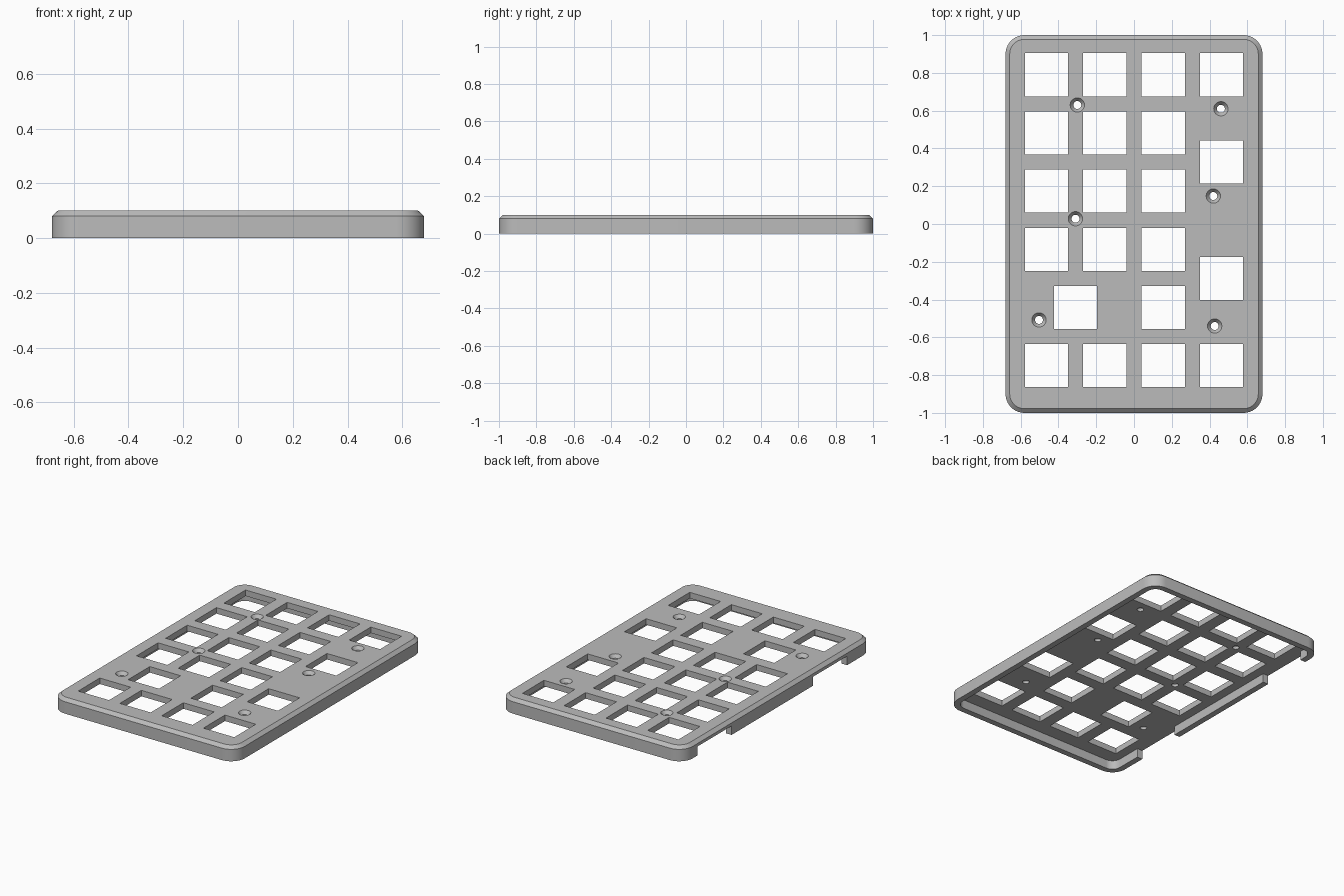
import bpy, bmesh
from math import cos, sin, pi
from mathutils import Matrix

cube = bpy.data.objects.get("Cube")
if cube:
    bpy.data.objects.remove(cube, do_unlink=True)

HALF_X, HALF_Y, HEIGHT = 0.68, 1.0, 0.10
CEILING = 0.06      # underside of the plate
WALL = 0.04
KEY = 0.228

grey = bpy.data.materials.new("case grey")
grey.use_nodes = True
grey.diffuse_color = (0.5, 0.5, 0.5, 1)
grey.node_tree.nodes["Principled BSDF"].inputs["Base Color"].default_value = (0.5, 0.5, 0.5, 1)


def rounded_ring(inset, z, radius=0.1, steps=10):
    """Rounded rectangle, inset from the case outline."""
    r = radius - inset
    cx, cy = HALF_X - radius, HALF_Y - radius
    ring = []
    for i, (sx, sy) in enumerate([(1, 1), (-1, 1), (-1, -1), (1, -1)]):
        for k in range(steps + 1):
            a = (i + k / steps) * pi / 2
            ring.append((sx * cx + r * cos(a), sy * cy + r * sin(a), z))
    return ring


def circle(x, y, radius, z, steps=32):
    return [(x + radius * cos(2 * pi * k / steps), y + radius * sin(2 * pi * k / steps), z)
            for k in range(steps)]


def loft(bm, rings):
    """Closed solid through a stack of rings, bottom to top."""
    rows = [[bm.verts.new(p) for p in ring] for ring in rings]
    n = len(rows[0])
    bm.faces.new(rows[0][::-1])
    bm.faces.new(rows[-1])
    for a, b in zip(rows, rows[1:]):
        for i in range(n):
            j = (i + 1) % n
            bm.faces.new((a[i], a[j], b[j], b[i]))


def box(bm, x0, x1, y0, y1, z0, z1):
    centre = Matrix.Translation(((x0 + x1) / 2, (y0 + y1) / 2, (z0 + z1) / 2))
    size = Matrix.Diagonal((x1 - x0, y1 - y0, z1 - z0, 1))
    bmesh.ops.create_cube(bm, size=1, matrix=centre @ size)


def make(name, bm):
    mesh = bpy.data.meshes.new(name)
    bm.to_mesh(mesh)
    bm.free()
    obj = bpy.data.objects.new(name, mesh)
    bpy.context.collection.objects.link(obj)
    mesh.materials.append(grey)
    return obj


# Outer case with chamfered top edge
bm = bmesh.new()
loft(bm, [rounded_ring(0, 0), rounded_ring(0, 0.08), rounded_ring(0.022, HEIGHT)])
case = make("keypad_case", bm)

cutters = []

# Hollow underside
bm = bmesh.new()
loft(bm, [rounded_ring(WALL, -0.05), rounded_ring(WALL, CEILING)])
cutters.append(make("cavity_cutter", bm))

# Square key openings
cols = [-0.463, -0.155, 0.155, 0.463]
rows = [0.79 - 0.308 * i for i in range(6)]
keys = [(x, y) for i, y in enumerate(rows) for x in cols[:3] if i != 4]
keys += [((cols[0] + cols[1]) / 2, rows[4]), (cols[2], rows[4])]
keys += [(cols[3], y) for y in (rows[0], (rows[1] + rows[2]) / 2,
                                (rows[3] + rows[4]) / 2, rows[5])]
bm = bmesh.new()
for x, y in keys:
    box(bm, x - KEY / 2, x + KEY / 2, y - KEY / 2, y + KEY / 2, 0.02, 0.2)
cutters.append(make("key_cutter", bm))

# Countersunk screw holes
bm = bmesh.new()
for x, y in [(-0.30, 0.63), (0.46, 0.61), (0.42, 0.148),
             (-0.31, 0.028), (-0.503, -0.508), (0.427, -0.54)]:
    loft(bm, [circle(x, y, 0.021, 0.02), circle(x, y, 0.021, 0.078),
              circle(x, y, 0.038, HEIGHT), circle(x, y, 0.038, 0.15)])
cutters.append(make("screw_cutter", bm))

# Two port notches in the side wall, open at the bottom
bm = bmesh.new()
for y0, y1 in [(0.49, 0.85), (-0.73, -0.37)]:
    box(bm, -HALF_X - 0.1, -HALF_X + WALL + 0.02, y0, y1, -0.05, CEILING)
cutters.append(make("port_cutter", bm))

for cutter in cutters:
    cutter.hide_render = True
    mod = case.modifiers.new(cutter.name, "BOOLEAN")
    mod.operation = "DIFFERENCE"
    mod.solver = "EXACT"
    mod.object = cutter

# Bake the cuts and drop the cutters
depsgraph = bpy.context.evaluated_depsgraph_get()
final = bpy.data.meshes.new_from_object(case.evaluated_get(depsgraph))
case.modifiers.clear()
case.data = final
for cutter in cutters:
    bpy.data.objects.remove(cutter, do_unlink=True)
final.materials.clear()
final.materials.append(grey)
for poly in final.polygons:
    poly.material_index = 0

for obj in bpy.context.selected_objects:
    obj.select_set(False)
case.select_set(True)
bpy.context.view_layer.objects.active = case
bpy.ops.object.shade_smooth_by_angle(angle=pi / 6)
